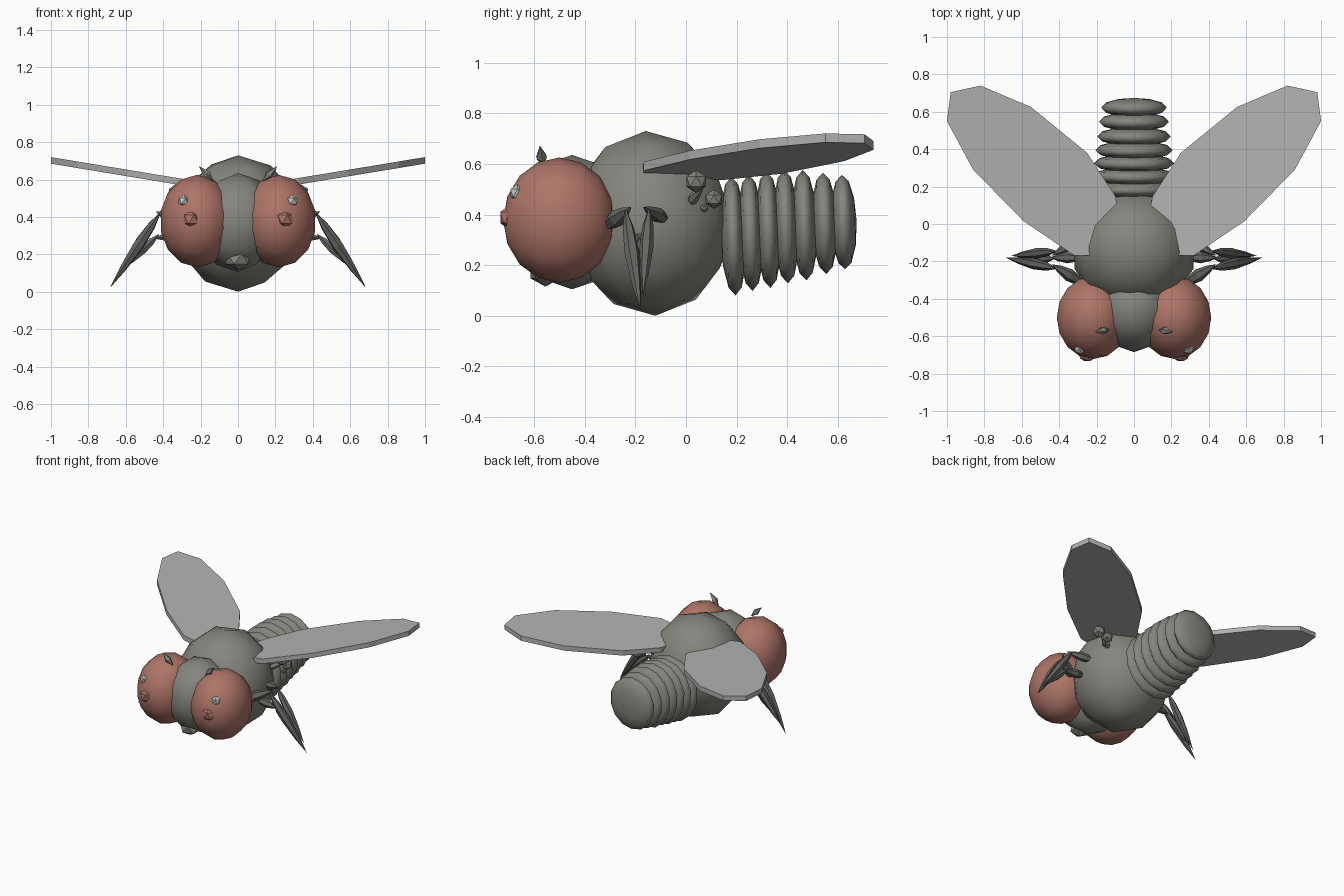
import bpy, bmesh, math
from mathutils import Vector, Matrix

if "Cube" in bpy.data.objects:
    bpy.data.objects.remove(bpy.data.objects["Cube"])


def material(name, rgb):
    m = bpy.data.materials.new(name)
    m.diffuse_color = (*rgb, 1)
    m.use_nodes = True
    m.node_tree.nodes["Principled BSDF"].inputs["Base Color"].default_value = m.diffuse_color
    return m


BODY = material("body grey", (0.235, 0.235, 0.21))
LEG = material("leg dark grey", (0.13, 0.13, 0.125))
EYE = material("eye dull red", (0.42, 0.175, 0.135))
WING = material("wing light grey", (0.45, 0.45, 0.45))
GLINT = material("glint pale grey", (0.52, 0.54, 0.54))


def finish(name, bm, mat, smooth=True):
    bmesh.ops.recalc_face_normals(bm, faces=bm.faces)
    me = bpy.data.meshes.new(name)
    bm.to_mesh(me)
    bm.free()
    me.materials.append(mat)
    for p in me.polygons:
        p.use_smooth = smooth
    ob = bpy.data.objects.new(name, me)
    bpy.context.collection.objects.link(ob)
    return ob


def ico(name, loc, radii, mat, sub=2, smooth=True, tilt=0):
    bm = bmesh.new()
    bmesh.ops.create_icosphere(bm, subdivisions=sub, radius=1)
    m = Matrix.Translation(loc) @ Matrix.Rotation(tilt, 4, 'X') @ Matrix.Diagonal((*radii, 1))
    bm.transform(m)
    return finish(name, bm, mat, smooth)


def ball(name, loc, radii, mat, seg=14, rings=8, tilt=0):
    # sphere with its poles along y
    bm = bmesh.new()
    bmesh.ops.create_uvsphere(bm, u_segments=seg, v_segments=rings, radius=1)
    bm.transform(Matrix.Rotation(math.pi / 2, 4, 'X'))
    bm.transform(Matrix.Translation(loc) @ Matrix.Rotation(tilt, 4, 'X')
                 @ Matrix.Diagonal((*radii, 1)))
    return finish(name, bm, mat)


def spindle(name, a, b, r, mat, seg=6, profile=((0, 0), (.2, .75), (.45, 1), (.75, .6), (1, 0))):
    # tapered limb between two points
    a, b = Vector(a), Vector(b)
    rot = (b - a).to_track_quat('Z', 'Y')
    bm = bmesh.new()
    rings = []
    for t, w in profile:
        c = a.lerp(b, t)
        n = 1 if w == 0 else seg
        rings.append([bm.verts.new(c + rot @ Vector((math.cos(i * math.tau / seg) * r * w,
                                                     math.sin(i * math.tau / seg) * r * w, 0)))
                      for i in range(n)])
    for p, q in zip(rings, rings[1:]):
        for i in range(seg):
            j = (i + 1) % seg
            f = [p[i % len(p)], p[j % len(p)], q[j % len(q)], q[i % len(q)]]
            bm.faces.new(list(dict.fromkeys(f)))
    return finish(name, bm, mat, False)


# thorax and head
ico("thorax", (0, -0.14, 0.365), (0.335, 0.325, 0.365), BODY, 2, tilt=math.radians(3))
ico("head", (0, -0.45, 0.37), (0.22, 0.235, 0.265), BODY, 2)
ico("mouth", (0, -0.555, 0.175), (0.075, 0.07, 0.06), BODY, 1, False)

# abdomen made of flattened overlapping segments
segments = [(.187, .315, .225, .235), (.255, .328, .222, .23), (.325, .34, .218, .23),
            (.395, .352, .21, .224), (.468, .358, .2, .218), (.547, .365, .19, .2),
            (.622, .37, .178, .186)]
for i, (y, z, rx, rz) in enumerate(segments):
    ball(f"abdomen_segment_{i + 1}", (0, y, z), (rx, 0.052, rz), BODY, 14, 6, math.radians(2))

# wing outline in plan, with the root hidden in the thorax
OUTLINE = [(.82, .74), (.98, .705), (1, .55), (.86, .29), (.59, .015), (.32, -.168),
           (.15, -.17), (.06, -.05), (.10, .15), (.25, .38), (.55, .625)]


def wing(name, s):
    bm = bmesh.new()
    low = [bm.verts.new((s * x, y, 0.52 + 0.165 * x)) for x, y in OUTLINE]
    top = [bm.verts.new((s * x, y, 0.555 + 0.165 * x)) for x, y in OUTLINE]
    bm.faces.new(low)
    bm.faces.new(top)
    n = len(low)
    for i in range(n):
        j = (i + 1) % n
        bm.faces.new((low[i], low[j], top[j], top[i]))
    finish(name, bm, WING, False)


for side, s in (("left", 1), ("right", -1)):
    def at(x, y, z):
        return (s * x, y, z)

    wing(side + "_wing", s)

    # eye with bump and glint
    ball(side + "_eye", at(.218, -.5, .378), (.2, .222, .247), EYE)
    ico(side + "_eye_bump", at(.25, -.695, .388), (.052, .045, .05), EYE, 1, False)
    ico(side + "_eye_glint", at(.29, -.665, .485), (.034, .034, .034), GLINT, 1, False)
    diamond = ((0, 0), (.45, 1), (1, 0))
    spindle(side + "_antenna", at(.13, -.565, .59), at(.21, -.577, .672), .022, BODY, 5, diamond)

    # legs: thick upper segments and long pointed lower ones
    spindle(side + "_front_upper_leg", at(.27, -.32, .35), at(.44, -.215, .43), .035, LEG)
    spindle(side + "_rear_upper_leg", at(.27, -.07, .375), at(.44, -.17, .43), .03, LEG)
    spindle(side + "_middle_upper_leg", at(.28, -.18, .31), at(.45, -.18, .285), .03, LEG)
    spindle(side + "_front_lower_leg", at(.41, -.24, .43), at(.685, -.18, .02), .03, LEG)
    spindle(side + "_rear_lower_leg", at(.41, -.145, .43), at(.655, -.17, .08), .028, LEG)
    spindle(side + "_middle_lower_leg", at(.42, -.185, .31), at(.62, -.185, .12), .026, LEG)

    # balancers: small knobs on a stalk behind the wing root
    spindle(side + "_balancer_stalk", at(.2, .0, .43), at(.35, .07, .51), .022, BODY)
    ico(side + "_balancer_knob", at(.335, .04, .53), (.045,) * 3, BODY, 1, False)
    ico(side + "_balancer_small_knob", at(.32, .11, .46), (.038,) * 3, BODY, 1, False)
    ico(side + "_balancer_tip", at(.32, .072, .425), (.017,) * 3, BODY, 1, False)
